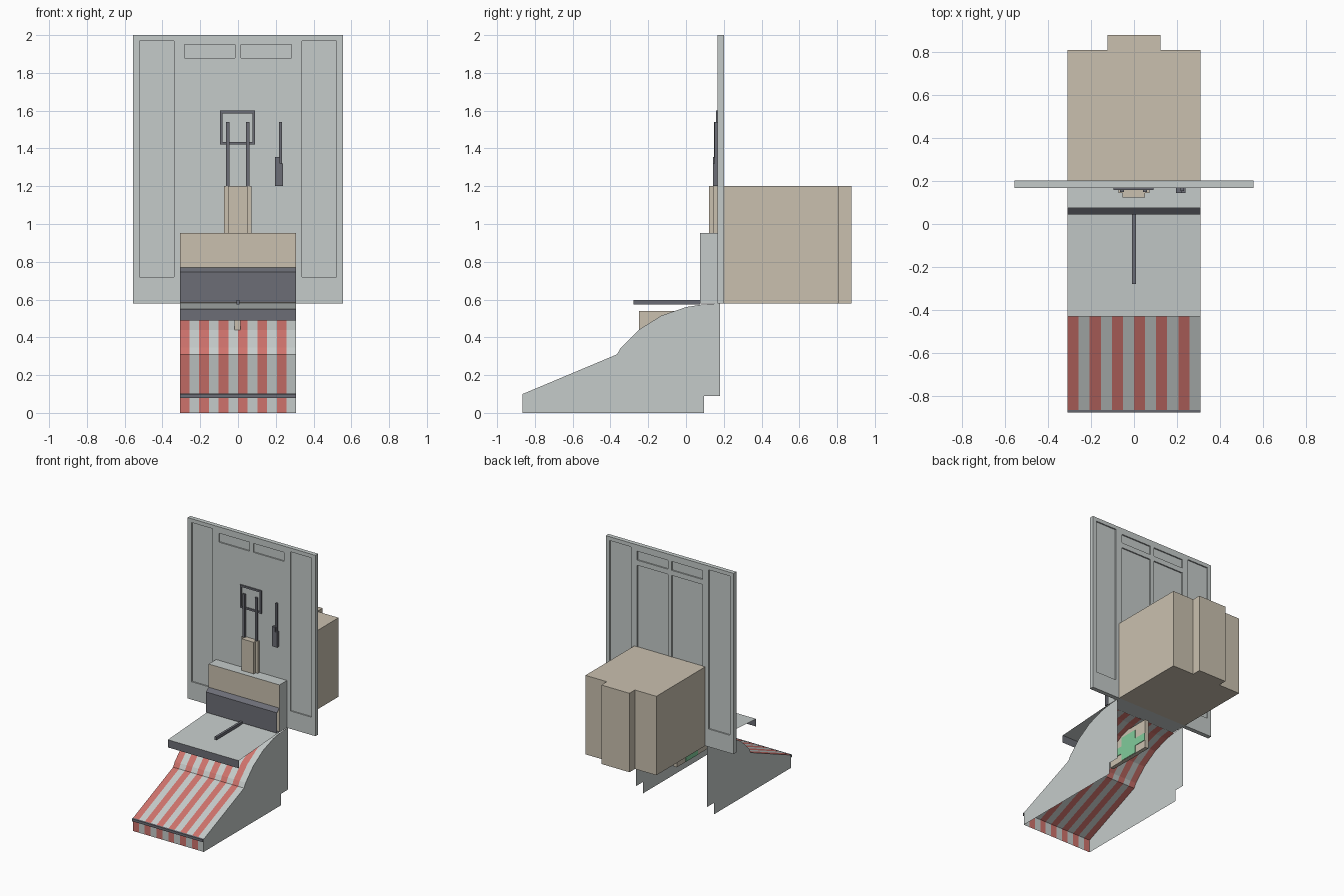
import bpy, bmesh

if "Cube" in bpy.data.objects:
    bpy.data.objects.remove(bpy.data.objects["Cube"])

def material(name, rgb):
    m = bpy.data.materials.new(name)
    m.diffuse_color = (*rgb, 1)
    m.use_nodes = True
    m.node_tree.nodes["Principled BSDF"].inputs["Base Color"].default_value = m.diffuse_color
    return m

GREY = material("light grey", (0.56, 0.60, 0.59))
TAN = material("tan", (0.59, 0.53, 0.43))
DARK = material("dark grey", (0.15, 0.155, 0.18))
RED = material("red", (0.62, 0.17, 0.15))
GREEN = material("green", (0.22, 0.60, 0.33))

def finish(name, bm, *mats):
    me = bpy.data.meshes.new(name)
    bm.to_mesh(me)
    bm.free()
    for m in mats:
        me.materials.append(m)
    ob = bpy.data.objects.new(name, me)
    bpy.context.collection.objects.link(ob)
    return ob

def boxes(name, spans, *mats):
    """One object made of boxes, each (x0, x1, y0, y1, z0, z1)."""
    bm = bmesh.new()
    for x0, x1, y0, y1, z0, z1 in spans:
        vs = bmesh.ops.create_cube(bm, size=1)["verts"]
        for v in vs:
            v.co = (x1 if v.co.x > 0 else x0, y1 if v.co.y > 0 else y0, z1 if v.co.z > 0 else z0)
    return finish(name, bm, *mats)

def prism(name, outline, z0, z1, mat):
    """Outline in x, y raised from z0 to z1."""
    bm = bmesh.new()
    f = bm.faces.new([bm.verts.new((x, y, z0)) for x, y in outline])
    top = bmesh.ops.extrude_face_region(bm, geom=[f])["geom"]
    bmesh.ops.translate(bm, vec=(0, 0, z1 - z0), verts=[v for v in top if isinstance(v, bmesh.types.BMVert)])
    bmesh.ops.recalc_face_normals(bm, faces=bm.faces)
    return finish(name, bm, mat)

def sheet(name, profile, columns, *mats):
    """Open sheet: a y, z profile swept across the width."""
    bm = bmesh.new()
    rows = [[bm.verts.new((-W + 2 * W * i / columns, y, z)) for i in range(columns + 1)] for y, z in profile]
    for a, b in zip(rows, rows[1:]):
        for i in range(columns):
            f = bm.faces.new((a[i], a[i + 1], b[i + 1], b[i]))
            f.material_index = i % len(mats)
    return finish(name, bm, *mats)

W = 0.308  # half width of the lower parts

# Wall panel with recesses on both faces
wall = boxes("wall_panel", [(-0.555, 0.555, 0.168, 0.202, 0.58, 2.0)], GREY)
cuts = []
for s in (-1, 1):
    def span(a, b, y0, y1, z0, z1):
        cuts.append((min(s * a, s * b), max(s * a, s * b), y0, y1, z0, z1))
    for y0, y1 in ((0.10, 0.178), (0.192, 0.26)):
        span(0.338, 0.522, y0, y1, 0.72, 1.97)
        span(0.016, 0.284, y0, y1, 1.88, 1.95)
    span(0.016, 0.284, 0.192, 0.26, 0.72, 1.84)
cutter = boxes("recess_cutter", cuts)
cutter.hide_render = True
mod = wall.modifiers.new("recesses", "BOOLEAN")
mod.object = cutter
mod.solver = "EXACT"
bpy.context.view_layer.objects.active = wall
bpy.ops.object.modifier_apply(modifier=mod.name)
bpy.data.objects.remove(cutter)

# Rear housing with a raised centre
prism("rear_housing", [(-W, 0.2), (W, 0.2), (W, 0.808), (0.122, 0.808), (0.122, 0.876),
                       (-0.122, 0.876), (-0.122, 0.808), (-W, 0.808)], 0.58, 1.2, TAN)

# Ramp: thin side plates and a striped skin
skin = [(-0.865, 0), (-0.865, 0.1), (-0.365, 0.31), (-0.345, 0.345), (-0.25, 0.44),
        (-0.13, 0.515), (0, 0.56), (0.08, 0.573)]
side = skin + [(0.18, 0.58), (0.18, 0.09), (0.095, 0.09), (0.095, 0)]
for label, x in (("left", -W), ("right", W)):
    bm = bmesh.new()
    f = bm.faces.new([bm.verts.new((x, y, z)) for y, z in side])
    f.normal_update()
    if f.normal.x * x < 0:
        f.normal_flip()
    finish(label + "_ramp_side", bm, GREY)
sheet("striped_skin", skin, 12, RED, GREY)
sheet("ramp_front_trim", [(-0.866, 0.08), (-0.875, 0.08), (-0.875, 0.1), (-0.862, 0.102)], 1, DARK)

# Shelf over the ramp with a dark front lip
sheet("shelf", [(-0.43, 0.55), (0.11, 0.583)], 1, GREY)
sheet("shelf_lip", [(-0.43, 0.49), (-0.43, 0.55)], 1, DARK)
boxes("shelf_lever", [(-0.009, 0.009, -0.278, 0.075, 0.575, 0.597)], DARK)

# Upright body: tan front, grey elsewhere, dark bevelled cover
body = boxes("upright_body", [(-W, W, 0.075, 0.17, 0.58, 0.952)], GREY, TAN)
for p in body.data.polygons:
    p.material_index = 1 if p.normal.y < -0.5 else 0
sheet("body_cover", [(0.075, 0.585), (0.043, 0.585), (0.043, 0.745), (0.075, 0.77)], 1, DARK)

# Stepped column above the body
prism("column", [(-0.073, 0.17), (-0.073, 0.145), (-0.054, 0.145), (-0.054, 0.122), (0.051, 0.122),
                 (0.051, 0.145), (0.071, 0.145), (0.071, 0.17)], 0.952, 1.2, TAN)

# Twin rods, square frame and hanging handle on the wall
boxes("twin_rods", [(x - 0.009, x + 0.009, 0.148, 0.162, 1.2, 1.54) for x in (-0.055, 0.051)], DARK)
boxes("square_frame", [(-0.095, -0.081, 0.158, 0.17, 1.42, 1.6), (0.077, 0.091, 0.158, 0.17, 1.42, 1.6),
                       (-0.081, 0.077, 0.158, 0.17, 1.42, 1.434), (-0.081, 0.077, 0.158, 0.17, 1.586, 1.6)], DARK)
boxes("wall_handle", [(0.216, 0.232, 0.152, 0.168, 1.3, 1.54), (0.196, 0.222, 0.144, 0.168, 1.2, 1.355),
                      (0.222, 0.239, 0.144, 0.168, 1.2, 1.32)], DARK)

# Block inside the ramp with a green cross on each side
boxes("inner_block", [(-0.018, 0.012, -0.25, 0.14, 0.31, 0.54)], TAN)
boxes("block_cross", [(x, x + 0.004, y0, y1, z0, z1) for x in (-0.022, 0.012)
                      for y0, y1, z0, z1 in ((-0.12, 0.03, 0.312, 0.5), (-0.245, 0.135, 0.37, 0.43))], GREEN)
